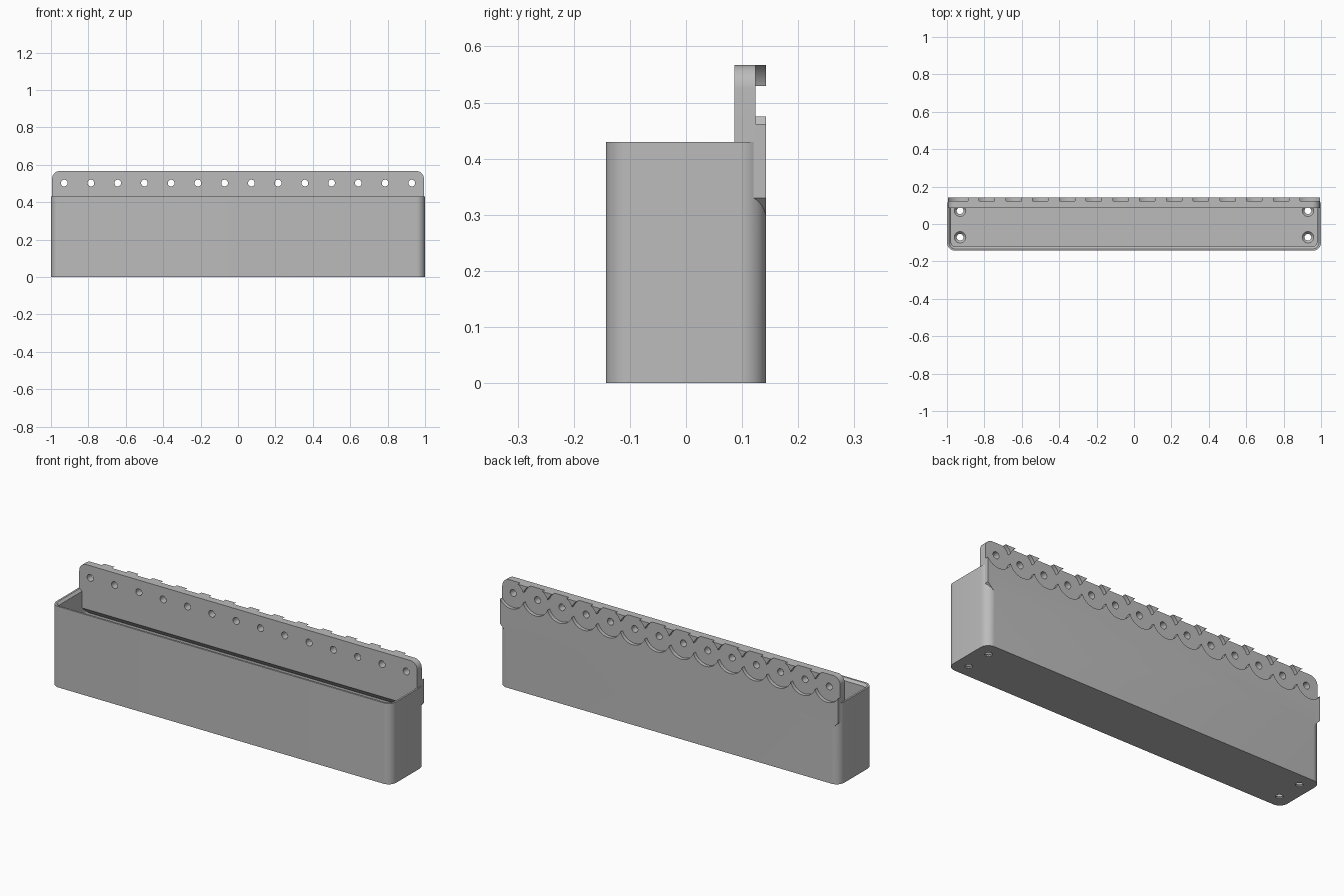
import bpy, bmesh, math
from mathutils import Matrix

cube = bpy.data.objects.get("Cube")
if cube:
    bpy.data.objects.remove(cube, do_unlink=True)

grey = bpy.data.materials.new("plain grey")
grey.use_nodes = True
grey.diffuse_color = (0.5, 0.5, 0.5, 1)
grey.node_tree.nodes["Principled BSDF"].inputs["Base Color"].default_value = (0.5, 0.5, 0.5, 1)

DEPTH, HEIGHT, TOP = 0.143, 0.43, 0.567
PLATE_X, PLATE_Y = 0.994, 0.086
HOLE_Z, PITCH, COUNT = 0.5025, 0.143, 14


def finish(name, bm):
    bmesh.ops.recalc_face_normals(bm, faces=bm.faces[:])
    mesh = bpy.data.meshes.new(name)
    bm.to_mesh(mesh)
    bm.free()
    mesh.materials.append(grey)
    ob = bpy.data.objects.new(name, mesh)
    bpy.context.collection.objects.link(ob)
    return ob


def loft(name, rings):
    """Closed solid through matching rings of points."""
    bm = bmesh.new()
    loops = [[bm.verts.new(p) for p in ring] for ring in rings]
    n = len(loops[0])
    for a, b in zip(loops, loops[1:]):
        for i in range(n):
            j = (i + 1) % n
            bm.faces.new((a[i], a[j], b[j], b[i]))
    bm.faces.new(loops[0])
    bm.faces.new(loops[-1])
    return finish(name, bm)


def arc(cx, cy, r, start, steps=10):
    """Quarter arc, counter-clockwise from the start angle in degrees."""
    angles = [math.radians(start + 90 * i / steps) for i in range(steps + 1)]
    return [(cx + r * math.cos(a), cy + r * math.sin(a)) for a in angles]


def rounded_rect(hx, hy, r, z):
    pts = (arc(hx - r, hy - r, r, 0) + arc(r - hx, hy - r, r, 90)
           + arc(r - hx, r - hy, r, 180) + arc(hx - r, r - hy, r, 270))
    return [(x, y, z) for x, y in pts]


def cylinders(name, centres, r1, r2, length, along_y=False, segments=48):
    """Row of separate cylinders or cones in one mesh."""
    bm = bmesh.new()
    turn = Matrix.Rotation(math.pi / 2, 4, "X") if along_y else Matrix()
    for c in centres:
        bmesh.ops.create_cone(bm, cap_ends=True, segments=segments, radius1=r1,
                              radius2=r2, depth=length,
                              matrix=Matrix.Translation(c) @ turn)
    return finish(name, bm)


def combine(target, tool, operation):
    mod = target.modifiers.new(operation.lower(), "BOOLEAN")
    mod.operation, mod.object, mod.solver = operation, tool, "EXACT"
    bpy.ops.object.select_all(action="DESELECT")
    bpy.context.view_layer.objects.active = target
    target.select_set(True)
    bpy.ops.object.modifier_apply(modifier=mod.name)
    bpy.data.objects.remove(tool, do_unlink=True)


# Open tray with a chamfered inner rim
bin_ob = loft("wall_bin", [rounded_rect(1, DEPTH, 0.045, z) for z in (0, HEIGHT)])
cavity = loft("cavity", [
    rounded_rect(0.978, DEPTH - 0.022, 0.025, 0.02),
    rounded_rect(0.978, DEPTH - 0.022, 0.025, HEIGHT - 0.012),
    rounded_rect(0.99, DEPTH - 0.01, 0.035, HEIGHT),
    rounded_rect(0.99, DEPTH - 0.01, 0.035, HEIGHT + 0.05)])
combine(bin_ob, cavity, "DIFFERENCE")

# Countersunk drain holes in the floor
corners = [(x, y) for x in (-0.93, 0.93) for y in (-0.071, 0.071)]
combine(bin_ob, cylinders("drains", [(x, y, 0) for x, y in corners], 0.018, 0.018, 0.1),
        "DIFFERENCE")
combine(bin_ob, cylinders("countersinks", [(x, y, 0.016) for x, y in corners],
                          0.018, 0.036, 0.02), "DIFFERENCE")

# Mounting plate with rounded top corners and tapered lower ends
r = 0.042
outline = ([(-0.955, 0.291), (0.955, 0.291), (PLATE_X, 0.33)]
           + arc(PLATE_X - r, TOP - r, r, 0) + arc(r - PLATE_X, TOP - r, r, 90)
           + [(-PLATE_X, 0.33)])
plate = loft("mounting_plate", [[(x, y, z) for x, z in outline] for y in (PLATE_Y, DEPTH)])
wedge = [(0.05, 0.25), (0.13, 0.286), (PLATE_Y, 0.33), (0.05, 0.366)]
combine(plate, loft("wedge", [[(x, y, z) for y, z in wedge] for x in (-1.1, 1.1)]),
        "DIFFERENCE")
combine(bin_ob, plate, "UNION")

# Overlapping round pockets on the back, cut in two alternating sets
row = [(i - (COUNT - 1) / 2) * PITCH for i in range(COUNT)]
for start in (0, 1):
    combine(bin_ob, cylinders("pockets", [(x, 0.174, HOLE_Z) for x in row[start::2]],
                              0.0766, 0.0766, 0.1, True, 64), "DIFFERENCE")

# Screw holes through the plate
combine(bin_ob, cylinders("screw_holes", [(x, 0.1, HOLE_Z) for x in row],
                          0.018, 0.018, 0.2, True, 32), "DIFFERENCE")

bpy.context.view_layer.objects.active = bin_ob
bin_ob.select_set(True)
bpy.ops.object.shade_smooth_by_angle(angle=math.radians(30))
